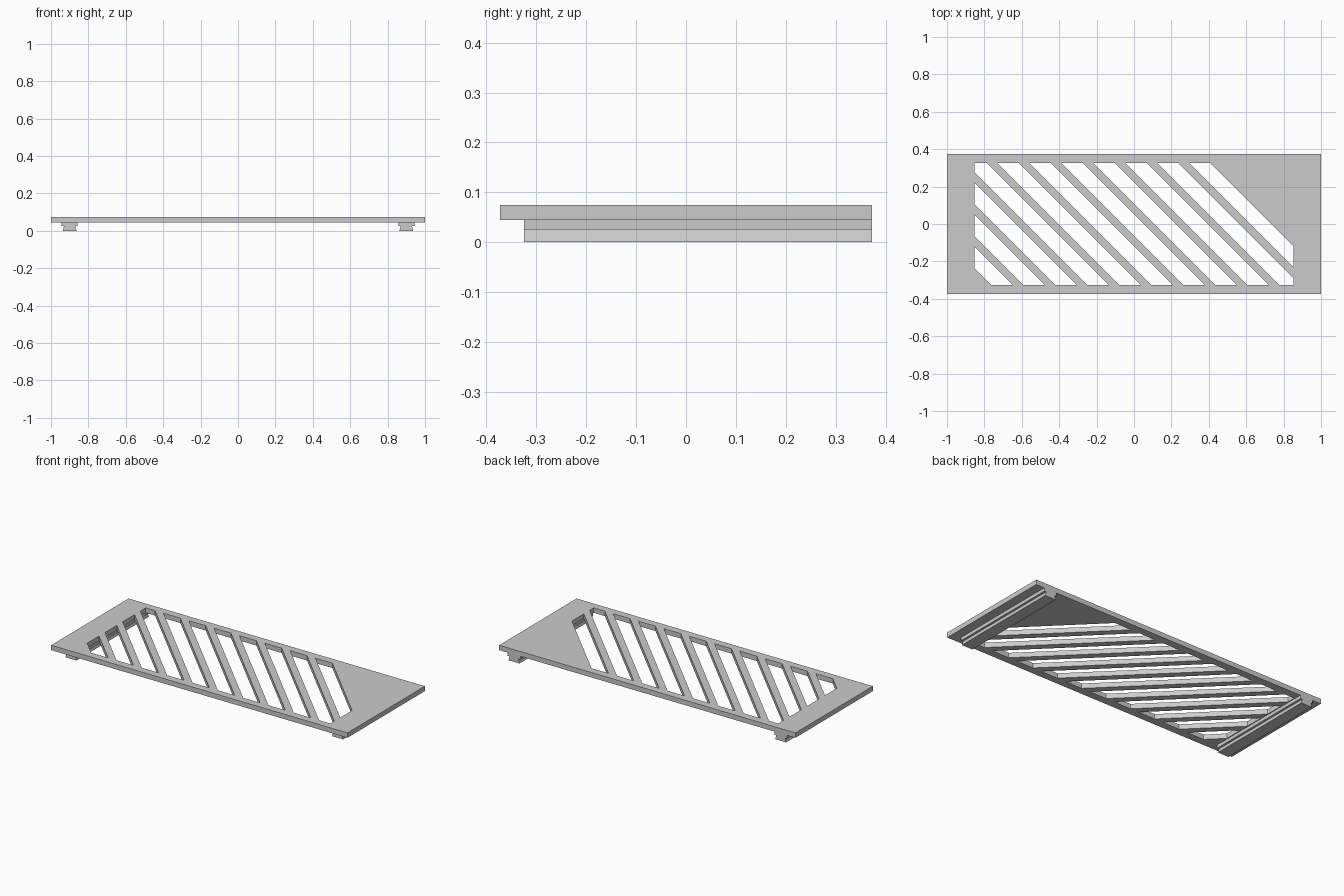
import bpy, bmesh
from mathutils import Vector

if "Cube" in bpy.data.objects:
    bpy.data.objects.remove(bpy.data.objects["Cube"], do_unlink=True)

grey = bpy.data.materials.new("light grey")
grey.use_nodes = True
COLOUR = (0.6, 0.6, 0.6, 1)
grey.diffuse_color = COLOUR
grey.node_tree.nodes["Principled BSDF"].inputs["Base Color"].default_value = COLOUR

HEIGHT, UNDERSIDE = 0.075, 0.045
HALF_DEPTH = 0.373
WINDOW_X, WINDOW_Y = 0.852, 0.327
SLOTS, PITCH, SLOT_WIDTH, LAST_EDGE = 11, 0.171, 0.114, 0.735


def add_box(bm, x, y, z0, z1):
    """Box centred on x and y, reaching from z0 to z1; returns its vertices."""
    verts = bmesh.ops.create_cube(bm, size=2)["verts"]
    for v in verts:
        v.co = (v.co.x * x, v.co.y * y, z0 if v.co.z < 0 else z1)
    return verts


def make_object(name, bm):
    bmesh.ops.recalc_face_normals(bm, faces=bm.faces)
    mesh = bpy.data.meshes.new(name)
    bm.to_mesh(mesh)
    bm.free()
    mesh.materials.append(grey)
    obj = bpy.data.objects.new(name, mesh)
    bpy.context.collection.objects.link(obj)
    return obj


# Flat top plate
bm = bmesh.new()
add_box(bm, 1, HALF_DEPTH, UNDERSIDE, HEIGHT)
plate = make_object("slotted_plate", bm)

# Diagonal slot cutters, each clipped to the window rectangle
cutters = bmesh.new()
diagonal = Vector((1, 1, 0))
for i in range(SLOTS):
    edge = LAST_EDGE - i * PITCH
    part = bmesh.new()
    add_box(part, WINDOW_X, WINDOW_Y, UNDERSIDE - 0.1, HEIGHT + 0.1)
    for offset, normal in ((edge, diagonal), (edge - SLOT_WIDTH, -diagonal)):
        bmesh.ops.bisect_plane(part, geom=part.verts[:] + part.edges[:] + part.faces[:],
                               plane_co=(offset, 0, 0), plane_no=normal, clear_outer=True)
        bmesh.ops.holes_fill(part, edges=part.edges[:])
    bmesh.ops.recalc_face_normals(part, faces=part.faces)
    temp = bpy.data.meshes.new("slot")
    part.to_mesh(temp)
    part.free()
    cutters.from_mesh(temp)
    bpy.data.meshes.remove(temp)
cutter = make_object("slot_cutter", cutters)
cutter.hide_render = True

# Cut the slots and keep only the finished plate
cut = plate.modifiers.new("slots", "BOOLEAN")
cut.operation = "DIFFERENCE"
cut.solver = "EXACT"
cut.object = cutter
bpy.context.view_layer.objects.active = plate
bpy.ops.object.modifier_apply(modifier=cut.name)
bpy.data.objects.remove(cutter, do_unlink=True)

# Runner rails under both ends: wide upper block, undercut flared foot
HALF_PROFILE = [(0.043, UNDERSIDE), (0.043, 0.025), (0.03, 0.025), (0.037, 0)]
RAIL_FRONT = -0.325


def make_rail(name, x):
    bm = bmesh.new()
    outline = HALF_PROFILE + [(-px, pz) for px, pz in reversed(HALF_PROFILE)]
    face = bm.faces.new([bm.verts.new((x + px, RAIL_FRONT, pz)) for px, pz in outline])
    moved = bmesh.ops.extrude_face_region(bm, geom=[face])["geom"]
    bmesh.ops.translate(bm, vec=(0, HALF_DEPTH - RAIL_FRONT, 0),
                        verts=[g for g in moved if isinstance(g, bmesh.types.BMVert)])
    make_object(name, bm)


for name, x in (("left_rail", 0.9), ("right_rail", -0.9)):
    make_rail(name, x)
